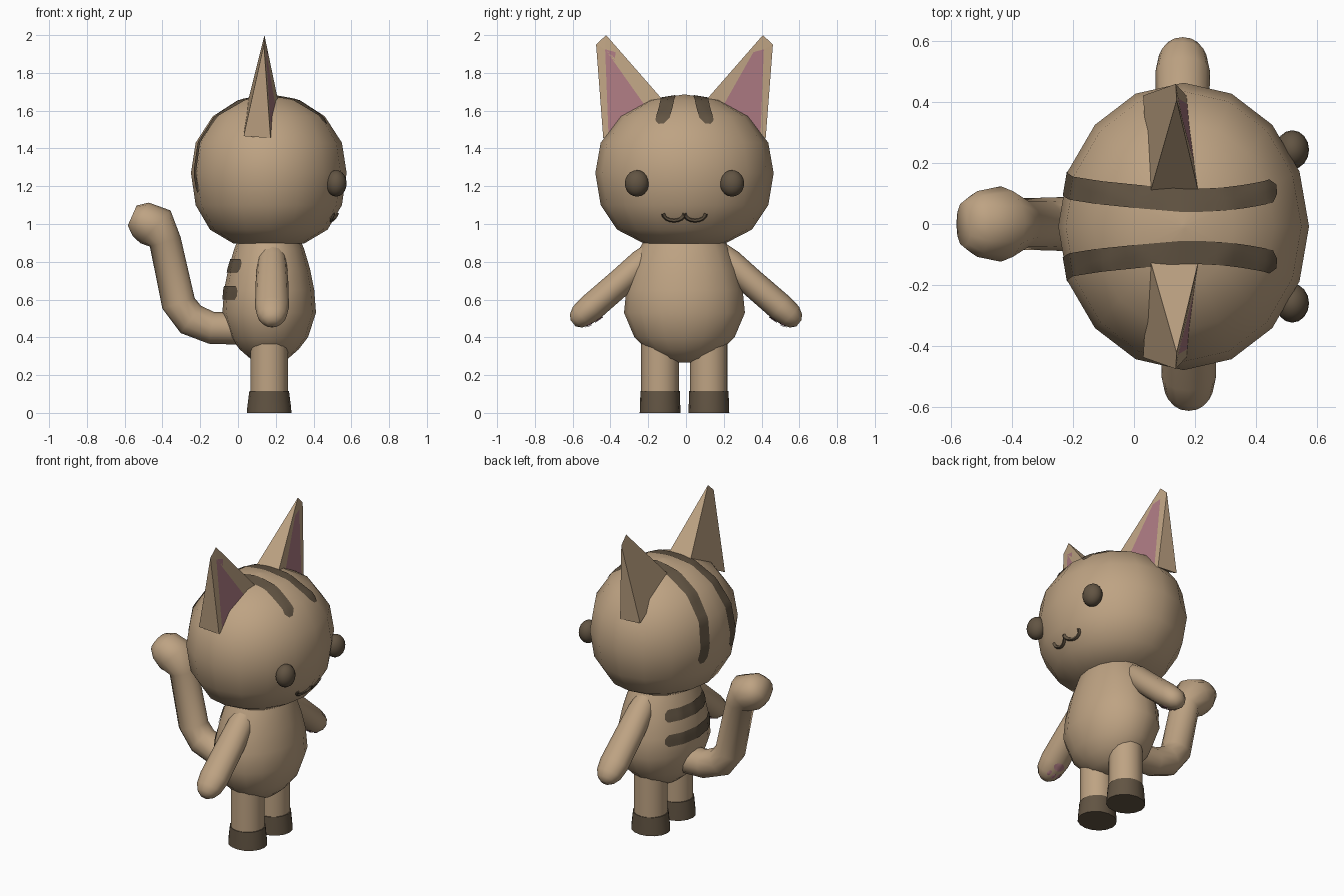
import bpy, bmesh, math
from mathutils import Vector, Matrix
from mathutils.bvhtree import BVHTree

if "Cube" in bpy.data.objects:
    bpy.data.objects.remove(bpy.data.objects["Cube"])

YC = -0.008                      # centre line of head, body and legs
HEAD = Vector((0.163, YC, 1.275))


def material(name, rgb):
    m = bpy.data.materials.new(name)
    m.diffuse_color = (*rgb, 1)
    m.use_nodes = True
    m.node_tree.nodes["Principled BSDF"].inputs["Base Color"].default_value = m.diffuse_color
    return m


TAN = material("tan fur", (0.515, 0.366, 0.227))
DARK = material("dark brown", (0.122, 0.089, 0.056))
PINK = material("pink", (0.413, 0.195, 0.223))


def finish(name, bm, mats, angle=60, recalc=True):
    if recalc:
        bmesh.ops.recalc_face_normals(bm, faces=bm.faces[:])
    me = bpy.data.meshes.new(name)
    bm.to_mesh(me)
    bm.free()
    ob = bpy.data.objects.new(name, me)
    bpy.context.collection.objects.link(ob)
    for m in mats:
        me.materials.append(m)
    if angle:
        bpy.context.view_layer.objects.active = ob
        bpy.ops.object.select_all(action='DESELECT')
        ob.select_set(True)
        bpy.ops.object.shade_smooth_by_angle(angle=math.radians(angle))
    return ob


def ellipsoid(name, loc, radii, mat, seg=16, rings=8):
    bm = bmesh.new()
    bmesh.ops.create_uvsphere(bm, u_segments=seg, v_segments=rings, radius=1)
    m = Matrix.Translation(loc) @ Matrix.Diagonal((*radii, 1))
    bmesh.ops.transform(bm, matrix=m, verts=bm.verts[:])
    return finish(name, bm, [mat])


def loft(name, stations, w, mat, sides=12, angle=60):
    """Tube through (centre, in-plane radius, radius along w)."""
    bm = bmesh.new()
    w = Vector(w)
    pts = [Vector(s[0]) for s in stations]
    rings = []
    for i, (_, a, b) in enumerate(stations):
        t = pts[min(i + 1, len(pts) - 1)] - pts[max(i - 1, 0)]
        u = w.cross(t).normalized()
        ring = []
        for k in range(sides):
            q = math.tau * k / sides
            ring.append(bm.verts.new(pts[i] + u * a * math.cos(q) + w * b * math.sin(q)))
        rings.append(ring)
    for r, s in zip(rings, rings[1:]):
        for k in range(sides):
            n = (k + 1) % sides
            bm.faces.new((r[k], r[n], s[n], s[k]))
    bm.faces.new(rings[0])
    bm.faces.new(rings[-1])
    return finish(name, bm, [mat], angle)


def surface(ob):
    tb = bmesh.new()
    tb.from_mesh(ob.data)
    tree = BVHTree.FromBMesh(tb)
    tb.free()
    return tree


def patch(name, tree, rows, mat):
    """Thin marking laid on a surface; rows hold (origin, direction) rays."""
    bm = bmesh.new()
    grid = [[bm.verts.new(tree.ray_cast(o, d)[0] + d.normalized() * 0.005)
             for o, d in row] for row in rows]
    for r, s in zip(grid, grid[1:]):
        for k in range(len(r) - 1):
            bm.faces.new((r[k], r[k + 1], s[k + 1], s[k]))
    bm.normal_update()
    bm.faces.ensure_lookup_table()
    mid = rows[len(rows) // 2][0][1]
    if bm.faces[len(bm.faces) // 2].normal.dot(mid) < 0:
        bmesh.ops.reverse_faces(bm, faces=bm.faces[:])
    return finish(name, bm, [mat], recalc=False)


# Head and body
head_profile = [(.880, .02), (.898, .46), (.97, .755), (1.10, .94), (1.27, 1),
                (1.43, .94), (1.57, .72), (1.655, .4), (1.685, .02)]
head = loft("head", [((HEAD.x, YC, z), r * 0.412, r * 0.472) for z, r in head_profile],
            (0, 1, 0), TAN, 16)
profile = [(.266, .04), (.288, .13), (.335, .2), (.40, .265), (.53, .32),
           (.65, .308), (.76, .28), (.87, .238), (.94, .2)]
body = loft("body", [((0.165, YC, z), r * 0.775, r) for z, r in profile],
            (0, 1, 0), TAN, 16)
head_tree, body_tree = surface(head), surface(body)

# Head stripes, from forehead over the crown and down the back
for s in (1, -1):
    rows = []
    n = 36
    for i in range(n + 1):
        t = 40 + 156 * i / n
        y = 0.085 + (0.038 * ((90 - t) / 50) ** 2 if t < 90 else 0.055 * (t - 90) / 90)
        half = 0.015 if i in (0, n) else 0.038
        d = Vector((math.cos(math.radians(t)), 0, math.sin(math.radians(t))))
        rows.append([(Vector((HEAD.x, YC + s * (y + half * k / 2), HEAD.z)), d)
                     for k in range(-2, 3)])
    patch("head_stripe", head_tree, rows, DARK)

# Back stripes
for zc in (0.78, 0.635):
    rows = []
    for i in range(21):
        t = math.radians(-46 + 92 * i / 20)
        half = 0.015 if i in (0, 20) else 0.036
        d = Vector((-math.cos(t) * 0.775, math.sin(t), 0)).normalized()
        rows.append([(Vector((0.165, YC, zc + half * k / 2)), d) for k in range(-2, 3)])
    patch("back_stripe", body_tree, rows, DARK)

# Mouth: two small arcs following the face
for s in (1, -1):
    pts = []
    for i in range(9):
        q = math.pi * i / 8
        y = s * (0.056 - 0.056 * math.cos(q))
        z = 1.055 - 0.036 * math.sin(q)
        hit = head_tree.ray_cast(Vector((HEAD.x, y + YC, z)), Vector((1, 0, 0)))[0]
        pts.append((hit, 0.011, 0.012))
    loft("mouth", pts, (1, 0, 0), DARK, 6)

for s in (1, -1):
    # Eyes
    ellipsoid("eye", (0.52, YC + s * 0.252, 1.215), (0.055, 0.064, 0.07), DARK, 16, 10)

    # Ears: flat wedges with a pink panel on the front
    bm = bmesh.new()
    coords = [(0.215, 0.10, 1.64), (0.172, 0.43, 1.455), (0.137, 0.468, 1.95),
              (0.14, 0.415, 2.0), (0.05, 0.10, 1.64), (0.03, 0.43, 1.465)]
    v = [bm.verts.new((x, YC + s * y, z)) for x, y, z in coords]
    front = bm.faces.new((v[0], v[1], v[2], v[3]))
    for idx in ((4, 3, 2, 5), (1, 5, 2), (0, 3, 4), (0, 4, 5, 1)):
        bm.faces.new([v[i] for i in idx])
    bmesh.ops.recalc_face_normals(bm, faces=bm.faces[:])
    p, nrm = v[0].co.copy(), (v[1].co - v[0].co).cross(v[2].co - v[0].co)
    bmesh.ops.inset_individual(bm, faces=[front], thickness=0.03, depth=0)
    front.material_index = 1
    panel = [(0.19, 1.60), (0.402, 1.465), (0.42, 1.925), (0.365, 1.91)]
    for c in front.verts:      # match each panel corner to its nearest target
        y, z = min(panel, key=lambda q: (s * (c.co.y - YC) - q[0]) ** 2 + (c.co.z - q[1]) ** 2)
        panel.remove((y, z))
        c.co.y, c.co.z = YC + s * y, z
        c.co.x = p.x - (nrm.y * (c.co.y - p.y) + nrm.z * (z - p.z)) / nrm.x
    finish("ear", bm, [TAN, PINK], angle=None)

    # Legs and feet
    y = YC + s * 0.129
    loft("leg", [((0.165, y, z), 0.099, 0.1) for z in (0.08, 0.42)], (0, 1, 0), TAN, 16)
    loft("foot", [((0.165, y, 0), 0.118, 0.108), ((0.165, y, 0.03), 0.116, 0.107),
                  ((0.165, y, 0.115), 0.105, 0.104)], (0, 1, 0), DARK, 16)

    # Arms
    ax = 0.17 - s * 0.01
    path = [(.17, .85, .062, .065), (.23, .797, .073, .078), (.34, .698, .073, .086),
            (.50, .559, .074, .09), (.555, .513, .066, .078), (.582, .488, .048, .055),
            (.598, .475, .022, .025)]
    arm = loft("arm", [((ax, s * y, z), a, b) for y, z, a, b in path], (1, 0, 0), TAN, 12)

    # Paw pads painted on the underside of the hand: one pad and three toes
    down = Vector((0, -s * 0.653, -0.757))
    along = Vector((0, s * 0.757, -0.653))
    arm_tree = surface(arm)
    wrist = Vector((ax, s * .50, .559))
    for dist, off, length, width in ((.012, 0, .025, .036), (.066, -.034, .018, .011),
                                     (.076, 0, .018, .012), (.066, .034, .018, .011)):
        rows = []
        for i in range(7):
            q = -1 + i / 3
            half = width * max(0.3, math.sqrt(1 - q * q))
            c = wrist + along * (dist + q * length)
            rows.append([(c + Vector((off + half * k / 2, 0, 0)), down)
                         for k in range(-2, 3)])
        patch("paw_pad", arm_tree, rows, PINK)

# Tail, bending up to a rounded knob
tail = [(0.05, .445, .085, .088), (-.14, .45, .085, .088), (-.25, .495, .09, .088),
        (-.315, .58, .09, .086), (-.385, .905, .085, .085), (-.437, .985, .118, .124),
        (-.515, 1.025, .098, .108), (-.56, 1.045, .058, .075)]
loft("tail", [((x, 0, z), a, b) for x, z, a, b in tail], (0, 1, 0), TAN, 12)
